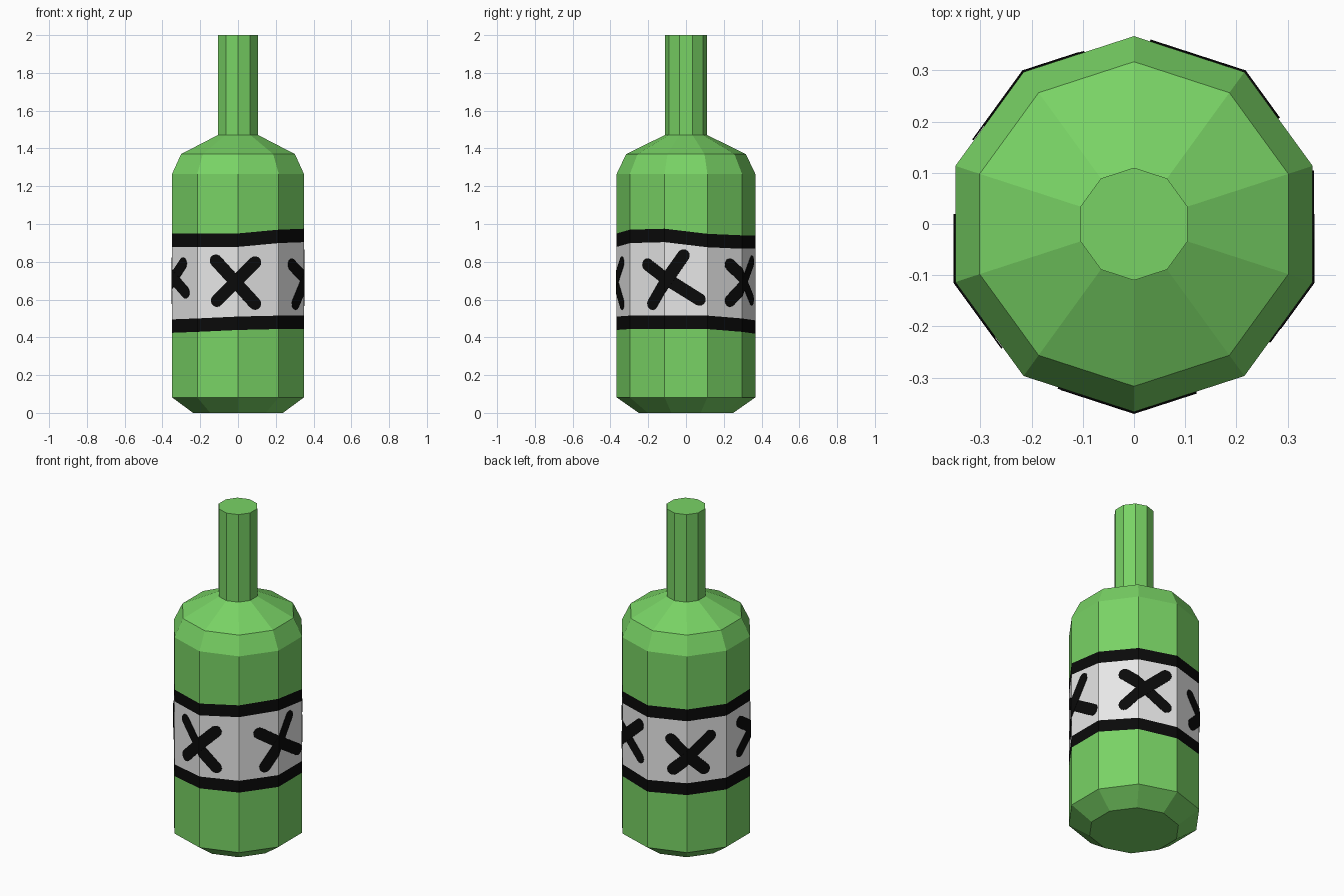
import bpy, bmesh
from math import sin, cos, pi, floor, atan2
from mathutils import Vector

cube = bpy.data.objects.get("Cube")
if cube:
    bpy.data.objects.remove(cube)

SIDES = 10
RADIUS = 0.367
SIDE = 2 * RADIUS * sin(pi / SIDES)


def material(name, color):
    m = bpy.data.materials.new(name)
    m.use_nodes = True
    m.diffuse_color = color
    bsdf = m.node_tree.nodes["Principled BSDF"]
    bsdf.inputs["Base Color"].default_value = color
    bsdf.inputs["Roughness"].default_value = 0.8
    return m


green = material("glass_green", (0.19, 0.65, 0.13, 1))
white = material("label_white", (0.85, 0.85, 0.85, 1))
black = material("ink_black", (0.003, 0.003, 0.003, 1))


def corner(i, r, z):
    """Corner i of the ten-sided section, counted from the front."""
    a = -pi / 2 + 2 * pi * i / SIDES
    return Vector((r * cos(a), r * sin(a), z))


def add_object(name, bm, mats):
    mesh = bpy.data.meshes.new(name)
    bm.to_mesh(mesh)
    bm.free()
    for m in mats:
        mesh.materials.append(m)
    ob = bpy.data.objects.new(name, mesh)
    bpy.context.collection.objects.link(ob)
    return ob


# Bottle: a ten-sided lathe whose label rings are cut slightly unevenly
upper = [0.95, 0.97, 0.975, 0.948, 0.94, 0.94, 0.945, 0.945, 0.95, 0.95]
lower = [0.51, 0.515, 0.515, 0.515, 0.50, 0.49, 0.50, 0.50, 0.495, 0.50]
BAND = 0.071


def ring(r, heights):
    if not isinstance(heights, list):
        heights = [heights] * SIDES
    return [corner(i, r, z) for i, z in enumerate(heights)]


# Each ring with the material of the strip above it
sections = [
    (ring(0.25, 0.0), 0),
    (ring(RADIUS, 0.082), 0),
    (ring(RADIUS, [z - BAND for z in lower]), 2),
    (ring(RADIUS, lower), 1),
    (ring(RADIUS, [z - BAND for z in upper]), 2),
    (ring(RADIUS, upper), 0),
    (ring(RADIUS, 1.265), 0),
    (ring(0.317, 1.37), 0),
    (ring(0.11, 1.472), 0),
    (ring(0.11, 2.0), 0),
]
bm = bmesh.new()
rings = [[bm.verts.new(p) for p in pts] for pts, _ in sections]
for k in range(len(rings) - 1):
    for i in range(SIDES):
        j = (i + 1) % SIDES
        f = bm.faces.new((rings[k][i], rings[k][j], rings[k + 1][j], rings[k + 1][i]))
        f.material_index = sections[k][1]
bm.faces.new(rings[0][::-1])
bm.faces.new(rings[-1])
add_object("bottle", bm, [green, white, black])


# Cross marks: rounded strokes drawn flat, folded at the corners, wrapped round
def wrap(s, z, r):
    i = floor(s / SIDE + 1e-5)
    return corner(i, r, z).lerp(corner(i + 1, r, z), s / SIDE - i)


def stroke(bm, start, s0, z0, s1, z1, lift, half=0.033, steps=7):
    flat = bmesh.new()
    a = atan2(z1 - z0, s1 - s0)
    outline = []
    for cs, cz, turn in ((s1, z1, a - pi / 2), (s0, z0, a + pi / 2)):
        for n in range(steps + 1):
            t = turn + pi * n / steps
            outline.append((start + cs + half * cos(t), 0, cz + half * sin(t)))
    flat.faces.new([flat.verts.new(p) for p in outline])
    for i in range(-2, SIDES + 2):
        bmesh.ops.bisect_plane(flat, geom=flat.verts[:] + flat.edges[:] + flat.faces[:],
                               plane_co=(i * SIDE, 0, 0), plane_no=(1, 0, 0))
    for f in flat.faces:
        # Keep each piece on the side its centre lies on
        bm.faces.new([bm.verts.new(wrap(v.co.x, v.co.z, RADIUS + lift)) for v in f.verts])
    flat.free()


# Nearest corner position in sides from the front, then two strokes each
crosses = {
    "front": (0, (-0.123, 0.806, 0.095, 0.578), (0.095, 0.796, -0.117, 0.594)),
    "left": (2.5, (-0.225, 0.785, 0.071, 0.60), (-0.013, 0.833, -0.192, 0.578)),
    "back_left": (4, (-0.08, 0.785, 0.16, 0.60), (0.16, 0.80, -0.08, 0.594)),
    "back_right": (6, (-0.092, 0.755, 0.098, 0.575), (0.132, 0.77, -0.081, 0.575)),
    "right": (8, (0.10, 0.79, -0.10, 0.61), (0.125, 0.637, -0.10, 0.79)),
}
for name, (side, first, second) in crosses.items():
    bm = bmesh.new()
    stroke(bm, side * SIDE, *first, 0.003)
    stroke(bm, side * SIDE, *second, 0.004)
    bmesh.ops.remove_doubles(bm, verts=bm.verts[:], dist=0.0002)
    ob = add_object("label_cross_" + name, bm, [black])
    solid = ob.modifiers.new("thickness", "SOLIDIFY")
    solid.thickness = 0.003
    solid.offset = -1
